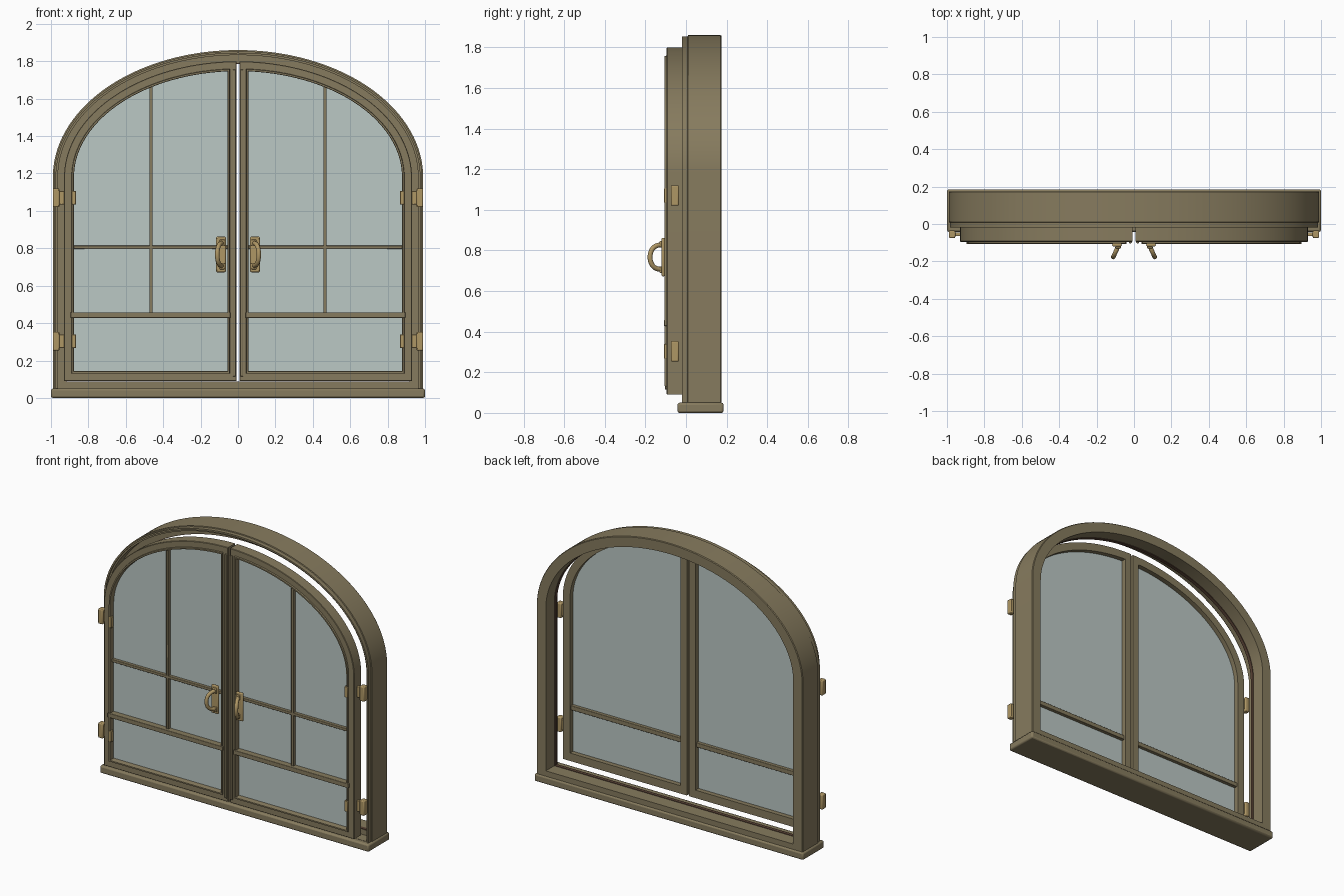
import bpy, bmesh, math
from mathutils import Vector

cube = bpy.data.objects.get("Cube")
if cube:
    bpy.data.objects.remove(cube)


def material(name, rgb, rough=0.5):
    m = bpy.data.materials.new(name)
    m.use_nodes = True
    m.diffuse_color = (*rgb, 1)
    node = m.node_tree.nodes["Principled BSDF"]
    node.inputs["Base Color"].default_value = (*rgb, 1)
    node.inputs["Roughness"].default_value = rough
    return m


BRONZE = material("olive bronze paint", (0.24, 0.198, 0.112))
BRASS = material("brass", (0.43, 0.31, 0.13))
GLASS = material("pale glass", (0.5, 0.58, 0.56))
SEAL = material("dark brown seal", (0.1, 0.055, 0.035))

HALF, SPRING, RISE, STEPS = 0.99, 1.18, 0.68, 40


def finish(name, bm, mat, bevel=0.0):
    bmesh.ops.recalc_face_normals(bm, faces=bm.faces)
    mesh = bpy.data.meshes.new(name)
    bm.to_mesh(mesh)
    bm.free()
    mesh.materials.append(mat)
    ob = bpy.data.objects.new(name, mesh)
    bpy.context.collection.objects.link(ob)
    bpy.ops.object.select_all(action="DESELECT")
    ob.select_set(True)
    bpy.context.view_layer.objects.active = ob
    bpy.ops.object.shade_smooth_by_angle(angle=math.radians(35))
    if bevel:
        mod = ob.modifiers.new("soft edges", "BEVEL")
        mod.width, mod.segments = bevel, 2
        mod.limit_method, mod.angle_limit = "ANGLE", math.radians(40)
    return ob


def arch_z(x, d):
    return SPRING + (RISE - d) * math.sqrt(1 - (x / (HALF - d)) ** 2)


# Outline of the whole arch, inset by d
def arch_outline(d):
    rx, rz, zb = HALF - d, RISE - d, 0.03 + 0.8 * d
    arc = [math.pi * i / (2 * STEPS) for i in range(2 * STEPS + 1)]
    pts = [(rx * math.cos(t), SPRING + rz * math.sin(t)) for t in arc]
    return [(rx, zb)] + pts + [(-rx, zb)]


# Outline of one door leaf, inset by e, on side s
def leaf_outline(e, s):
    d, x0, zb = 0.06 + e, 0.008 + 0.9 * e, 0.09 + e
    rx, rz = HALF - d, RISE - d
    end = math.acos(x0 / rx)
    arc = [end * i / STEPS for i in range(STEPS + 1)]
    pts = [(rx * math.cos(t), SPRING + rz * math.sin(t)) for t in arc]
    return [(s * x, z) for x, z in [(x0, zb), (rx, zb)] + pts]


# Skin a stack of inset outlines: closed ring, or capped slab
def skin(name, outline, profile, mat, closed=True):
    bm = bmesh.new()
    loops = [[bm.verts.new((x, y, z)) for x, z in outline(inset)] for inset, y in profile]
    pairs = list(zip(loops, loops[1:]))
    if closed:
        pairs.append((loops[-1], loops[0]))
    else:
        bm.faces.new(loops[0])
        bm.faces.new(loops[-1])
    for a, b in pairs:
        n = len(a)
        for i in range(n):
            j = (i + 1) % n
            bm.faces.new((a[i], a[j], b[j], b[i]))
    return finish(name, bm, mat)


def box(name, xs, ys, zs, mat, bevel=0.003):
    bm = bmesh.new()
    bmesh.ops.create_cube(bm, size=1)
    for v in bm.verts:
        v.co = Vector([(r[0] + r[1]) / 2 + c * abs(r[1] - r[0])
                       for r, c in zip((xs, ys, zs), v.co)])
    return finish(name, bm, mat, bevel)


# Tube along a path, closed at both ends
def tube(name, path, radius, mat, sides=12):
    bm = bmesh.new()
    rings = []
    for i, p in enumerate(path):
        tan = (path[min(i + 1, len(path) - 1)] - path[max(i - 1, 0)]).normalized()
        u = Vector((1, 0, 0)).cross(tan).normalized()
        w = tan.cross(u)
        angles = [2 * math.pi * k / sides for k in range(sides)]
        rings.append([bm.verts.new(p + radius * (u * math.cos(a) + w * math.sin(a)))
                      for a in angles])
    for a, b in zip(rings, rings[1:]):
        for k in range(sides):
            j = (k + 1) % sides
            bm.faces.new((a[k], a[j], b[j], b[k]))
    bm.faces.new(rings[0])
    bm.faces.new(rings[-1])
    return finish(name, bm, mat)


# Fixed surround with stepped front and rebate
skin("arched_frame", arch_outline, [
    (0.004, 0.175), (0, 0.17), (0, 0.01), (0.006, 0.008), (0.006, -0.02), (0.017, -0.02),
    (0.017, -0.01), (0.027, -0.01), (0.027, 0.06), (0.07, 0.06), (0.07, 0.175)], BRONZE)
skin("frame_seal", arch_outline,
     [(0.068, 0.062), (0.074, 0.062), (0.074, 0.085), (0.068, 0.085)], SEAL)
box("sill", (-1, 1), (-0.042, 0.185), (0, 0.05), BRONZE, 0.01)

for side, s in (("left", 1), ("right", -1)):
    def outline(e):
        return leaf_outline(e, s)

    def part(name, x0, x1, ys, zs, mat, bevel=0.003):
        return box(f"{side}_{name}", (s * x0, s * x1), ys, zs, mat, bevel)

    # Door leaf with raised bead, and its pane
    skin(f"{side}_door_leaf", outline, [
        (0, -0.02), (0, -0.092), (0.003, -0.095), (0.04, -0.095), (0.042, -0.105),
        (0.051, -0.105), (0.053, -0.1), (0.053, -0.02)], BRONZE)
    skin(f"{side}_glass", outline, [(0.051, -0.068), (0.051, -0.052)], GLASS, closed=False)
    part("meeting_strip", 0.012, 0.028, (-0.103, -0.09), (0.115, 1.755), BRONZE)

    # Glazing bars
    part("lower_rail", 0.04, 0.895, (-0.108, -0.03), (0.428, 0.458), BRONZE)
    part("cross_bar", 0.05, 0.885, (-0.088, -0.06), (0.796, 0.815), BRONZE)
    part("upright_bar", 0.456, 0.474, (-0.088, -0.06),
         (0.45, arch_z(0.465, 0.11) + 0.004), BRONZE)

    # Hinges
    for level, z in (("lower", 0.303), ("upper", 1.07)):
        part(f"{level}_hinge_knuckle", 0.955, 0.99, (-0.075, -0.035),
             (z - 0.05, z + 0.05), BRASS, 0.006)
        part(f"{level}_hinge_leaf", 0.925, 0.957, (-0.065, -0.045),
             (z - 0.036, z + 0.036), BRASS)
        part(f"{level}_hinge_clip", 0.866, 0.89, (-0.108, -0.085),
             (z - 0.036, z + 0.036), BRASS)

    # Pull handle: back plate, feet and outward-leaning grip
    part("handle_plate", 0.065, 0.117, (-0.12, -0.104), (0.672, 0.862), BRASS, 0.006)
    path = []
    for i in range(25):
        t = math.pi * i / 24
        reach = math.sin(t) ** 0.7 if 0 < i < 24 else 0
        path.append(Vector((s * (0.083 + 0.028 * reach), -0.115 - 0.062 * reach,
                            0.767 + 0.06 * math.cos(t))))
    tube(f"{side}_handle_grip", path, 0.012, BRASS)
    for level, z in (("lower", 0.704), ("upper", 0.83)):
        part(f"{level}_handle_foot", 0.07, 0.1, (-0.13, -0.118),
             (z - 0.016, z + 0.016), BRASS, 0.004)
